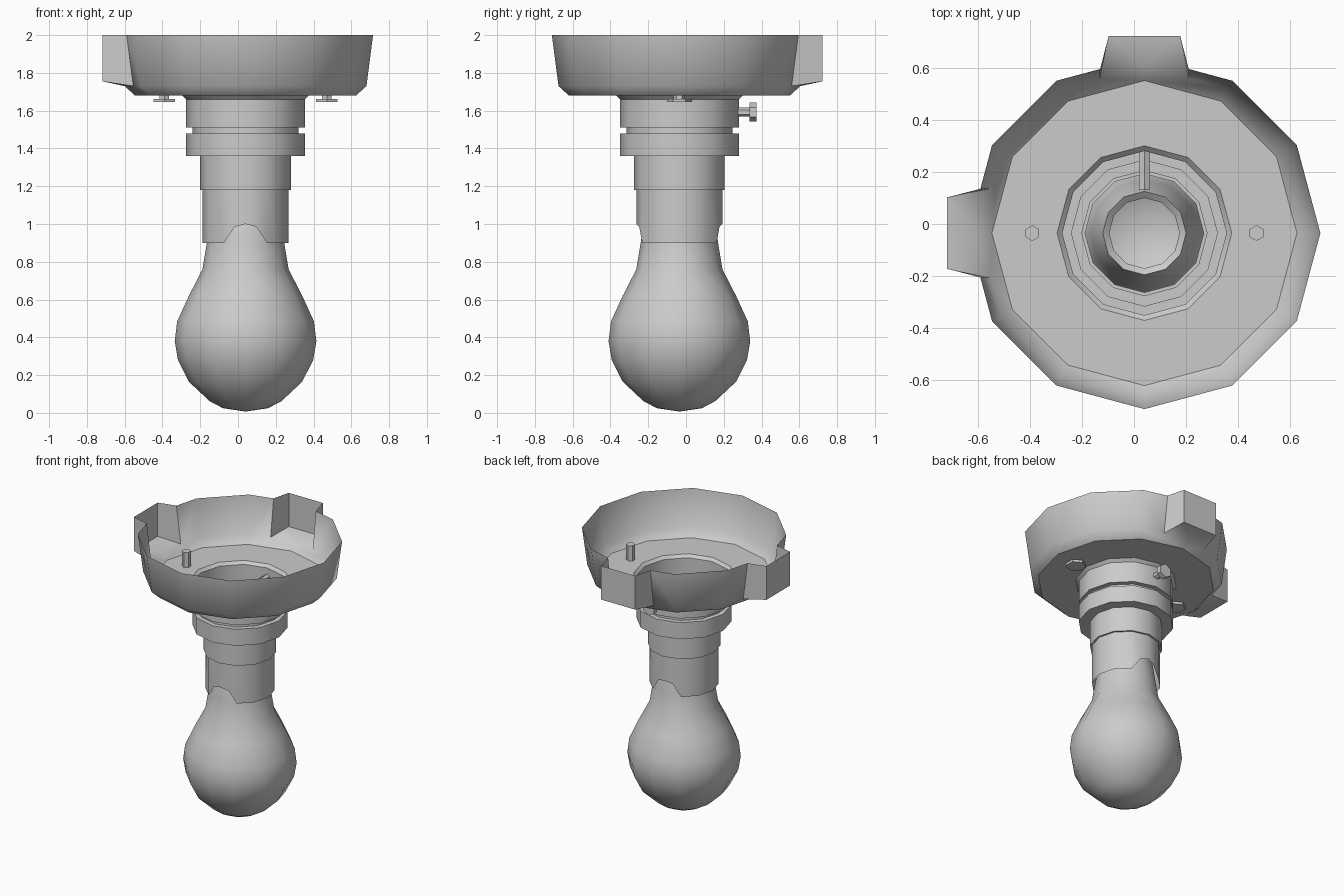
import bpy, bmesh, math
from mathutils import Matrix, Vector

if "Cube" in bpy.data.objects:
    bpy.data.objects.remove(bpy.data.objects["Cube"])

CX, CY = 0.04, -0.035           # axis of the lamp
TAU = 2 * math.pi
AXIS = Matrix.Translation((CX, CY, 0))


def finish(name, bm, matrix, angle=40):
    bmesh.ops.remove_doubles(bm, verts=bm.verts, dist=1e-5)
    bmesh.ops.recalc_face_normals(bm, faces=bm.faces)
    bm.transform(matrix)
    me = bpy.data.meshes.new(name)
    bm.to_mesh(me)
    bm.free()
    ob = bpy.data.objects.new(name, me)
    bpy.context.collection.objects.link(ob)
    bpy.ops.object.select_all(action='DESELECT')
    ob.select_set(True)
    bpy.context.view_layer.objects.active = ob
    bpy.ops.object.shade_smooth_by_angle(angle=math.radians(angle))
    return ob


def bridge(bm, a, b):
    n = len(a)
    for i in range(n):
        j = (i + 1) % n
        vs = list(dict.fromkeys((a[i], a[j], b[j], b[i])))
        if len(vs) > 2:
            bm.faces.new(vs)


def lathe(name, profile, n=12, matrix=AXIS, angle=40):
    bm = bmesh.new()
    rings = []
    for r, z in profile:
        if r == 0:
            rings.append([bm.verts.new((0, 0, z))] * n)
        else:
            rings.append([bm.verts.new((r * math.cos(math.pi / 2 + TAU * i / n),
                                        r * math.sin(math.pi / 2 + TAU * i / n), z))
                          for i in range(n)])
    for a, b in zip(rings, rings[1:]):
        bridge(bm, a, b)
    return finish(name, bm, matrix, angle)


def polar(k, dist, t, z):
    a = TAU * k / 12
    return Vector((dist * math.cos(a) - t * math.sin(a),
                   dist * math.sin(a) + t * math.cos(a), z))


# Ceiling canopy: twelve-sided dish with two conduit outlets
bm = bmesh.new()
top, mid, lip, floor, hole = [], [], [], [], []
slope = math.tan(math.radians(15))
for k in range(12):
    centre = bm.verts.new(polar(k, 0.64, 0, 1.73))
    low = bm.verts.new(polar(k, 0.585, 0, 1.68))
    inner = bm.verts.new(polar(k, 0.335, 0, 1.68))
    if k in (3, 6):
        B, E = 0.17, 0.137
        ts = [bm.verts.new(polar(k, d, t, 2.0)) for d, t in
              ((0.675 - B * slope, -B), (0.757, -E), (0.757, E), (0.675 - B * slope, B))]
        ms = [bm.verts.new(polar(k, d, t, z)) for d, t, z in
              ((0.64 - B * slope, -B, 1.73), (0.757, -E, 1.755),
               (0.757, E, 1.755), (0.64 - B * slope, B, 1.73))]
        top += ts
        mid += ms
        bm.faces.new((ms[0], ms[1], centre))
        bm.faces.new((ms[1], ms[2], centre))
        bm.faces.new((ms[2], ms[3], centre))
        lip += [ms[0], centre, ms[3]]
        floor += [low] * 3
        hole.append(inner)
    else:
        top.append(bm.verts.new(polar(k, 0.675, 0, 2.0)))
        mid.append(centre)
        lip.append(centre)
        floor.append(low)
        hole.append(inner)
bridge(bm, top, mid)
bridge(bm, lip, floor)
bridge(bm, list(dict.fromkeys(floor)), hole)
finish("ceiling_canopy", bm, AXIS)

# Stepped collar below the canopy
lathe("collar", [(0.335, 1.68), (0.315, 1.66), (0.315, 1.51), (0.28, 1.51), (0.28, 1.48),
                 (0.315, 1.48), (0.315, 1.36), (0.24, 1.36), (0.24, 1.18), (0.2275, 1.18)])

# Socket shell with arched notches at front and back
bm = bmesh.new()
rim, edge = [], []
notch = {0: 1.0, 1: 0.985}
for i in range(24):
    a = TAU * i / 24
    r = 0.2275 * (math.cos(math.pi / 12) if i % 2 else 1)
    z = notch.get(min(abs(i - 6), abs(i - 18)), 0.9)
    rim.append(bm.verts.new((r * math.cos(a), r * math.sin(a), 1.18)))
    edge.append(bm.verts.new((r * math.cos(a), r * math.sin(a), z)))
bridge(bm, rim, edge)
finish("socket_shell", bm, AXIS)

# Bulb, its neck ending open inside the socket
lathe("bulb", [(0.135, 1.10), (0.16, 1.12), (0.185, 1.03), (0.205, 0.9), (0.228, 0.76),
               (0.30, 0.62), (0.362, 0.485), (0.375, 0.38), (0.358, 0.28), (0.30, 0.165),
               (0.19, 0.062), (0.12, 0.025), (0, 0.007)], angle=60)


# Hexagonal screws: two through the canopy floor, one set screw at the back
def screw(name, head_r, head_h, shaft_r, length, matrix):
    lathe(name, [(0, 0), (head_r, 0), (head_r, head_h), (shaft_r, head_h),
                 (shaft_r, length), (0, length)], 6, matrix)


for side, s in (("left", -1), ("right", 1)):
    screw("canopy_screw_" + side, 0.066, 0.018, 0.03, 0.145,
          Matrix.Translation((CX + s * 0.43, CY, 1.645)))
screw("set_screw", 0.05, 0.036, 0.024, 0.242,
      Matrix.Translation((CX, 0.372, 1.592)) @ Matrix.Rotation(math.pi / 2, 4, 'X'))
